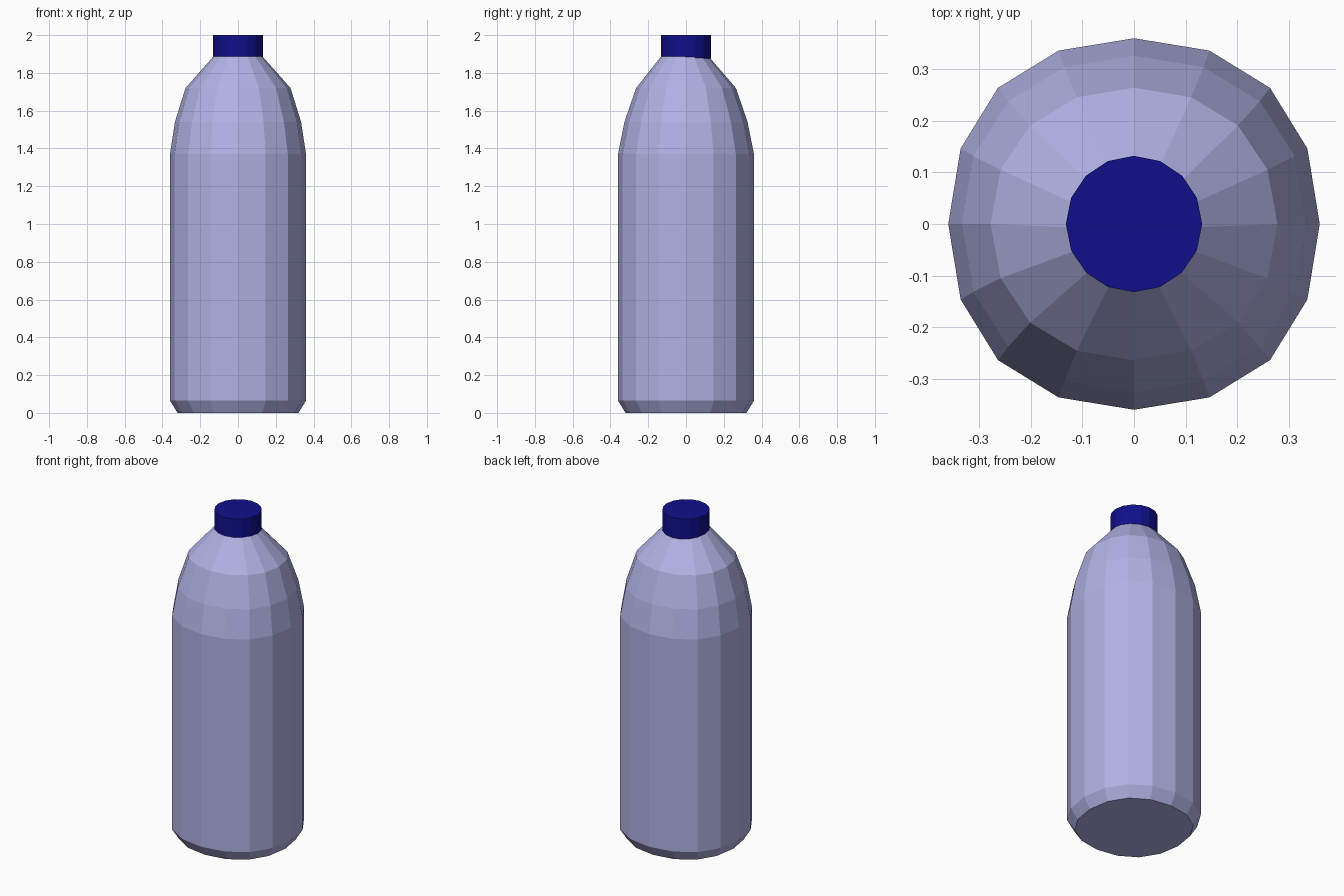
import bpy
import bmesh
from math import cos, sin, tau

cube = bpy.data.objects.get("Cube")
if cube:
    bpy.data.objects.remove(cube, do_unlink=True)

SIDES = 16


def make_material(name, rgb):
    mat = bpy.data.materials.new(name)
    mat.use_nodes = True
    colour = (*rgb, 1.0)
    mat.diffuse_color = colour
    bsdf = next(n for n in mat.node_tree.nodes if n.type == "BSDF_PRINCIPLED")
    bsdf.inputs["Base Color"].default_value = colour
    return mat


def loft(name, rings, mat):
    """Skin a closed solid over rings of (z, x radius, y radius, y offset, squareness)."""
    bm = bmesh.new()
    loops = []
    for z, rx, ry, oy, square in rings:
        loop = []
        for i in range(SIDES):
            a = tau * i / SIDES
            r = 1 + square * (1 - cos(4 * a))
            a += square * sin(4 * a)
            loop.append(bm.verts.new((rx * r * cos(a), ry * r * sin(a) + oy, z)))
        loops.append(loop)
    for low, high in zip(loops, loops[1:]):
        for i in range(SIDES):
            j = (i + 1) % SIDES
            bm.faces.new((low[i], low[j], high[j], high[i]))
    bm.faces.new(loops[0][::-1])
    bm.faces.new(loops[-1])
    mesh = bpy.data.meshes.new(name)
    bm.to_mesh(mesh)
    bm.free()
    mesh.materials.append(mat)
    obj = bpy.data.objects.new(name, mesh)
    bpy.context.collection.objects.link(obj)
    return obj


lavender = make_material("lavender plastic", (0.44, 0.45, 0.78))
navy = make_material("navy plastic", (0.005, 0.005, 0.26))

# Bottle body: chamfered base, straight wall, rounded shoulder, neck
loft("bottle_body", [
    (0.0, 0.32, 0.32, 0, 0.018),
    (0.065, 0.36, 0.36, 0, 0.018),
    (1.37, 0.36, 0.36, 0, 0.018),
    (1.54, 0.334, 0.326, 0, 0.016),
    (1.72, 0.278, 0.264, 0, 0.012),
    (1.887, 0.13, 0.126, -0.006, 0),
], lavender)

# Screw cap
loft("cap", [
    (1.875, 0.132, 0.132, 0, 0),
    (2.0, 0.132, 0.132, 0, 0),
], navy)
